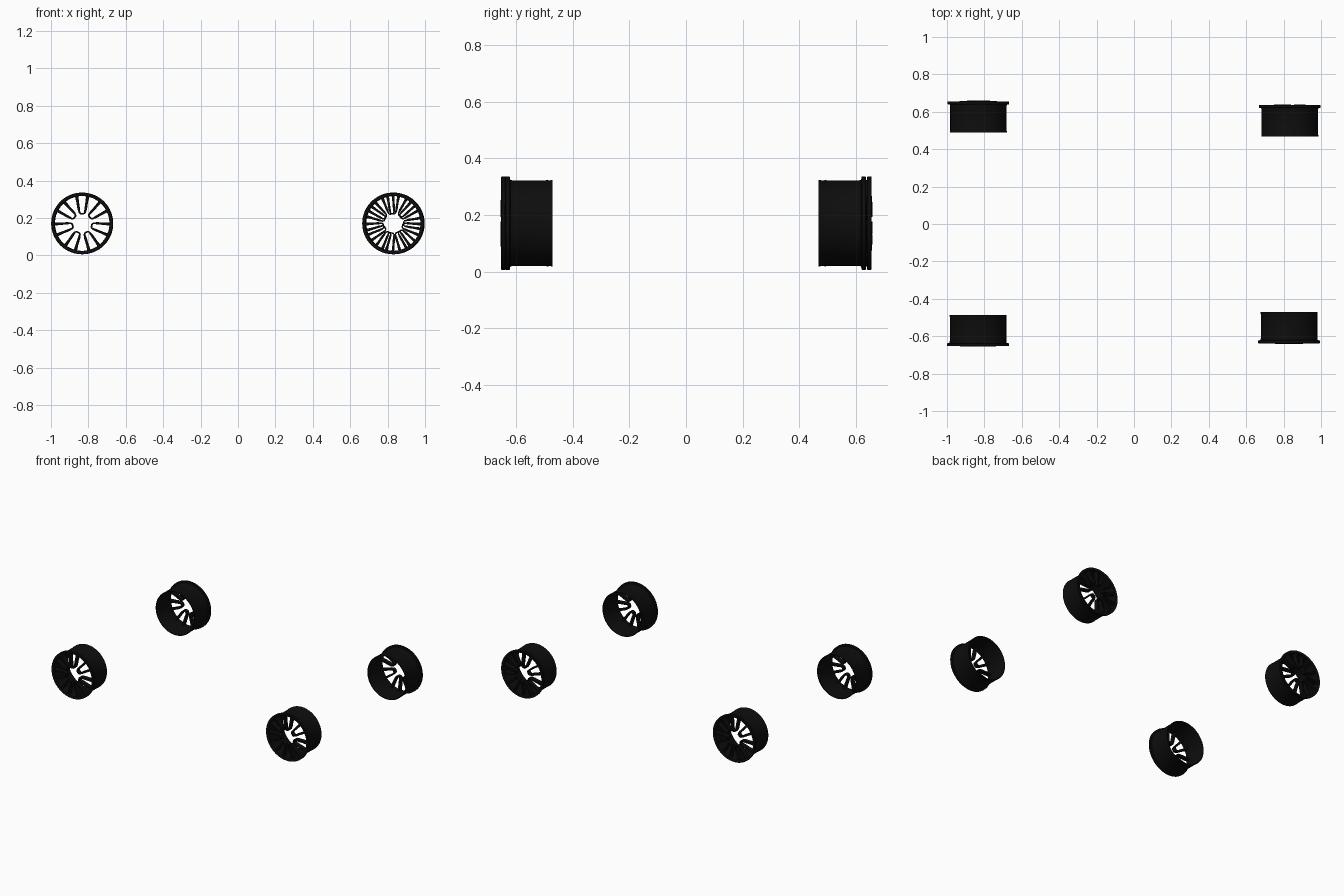
import bpy, bmesh, math
from mathutils import Vector

if "Cube" in bpy.data.objects:
    bpy.data.objects.remove(bpy.data.objects["Cube"])

R = 0.165      # lip radius
ZC = 0.171     # axle height
PAIRS = 7      # spoke pairs per wheel
SEG = 64

black = bpy.data.materials.new("black_paint")
black.diffuse_color = (0.004, 0.004, 0.004, 1)
black.use_nodes = True
black.node_tree.nodes["Principled BSDF"].inputs["Base Color"].default_value = black.diffuse_color


def add_object(name, bm):
    bmesh.ops.recalc_face_normals(bm, faces=bm.faces)
    me = bpy.data.meshes.new(name)
    bm.to_mesh(me)
    bm.free()
    me.materials.append(black)
    ob = bpy.data.objects.new(name, me)
    bpy.context.collection.objects.link(ob)
    bpy.context.view_layer.objects.active = ob
    ob.select_set(True)
    bpy.ops.object.shade_smooth_by_angle(angle=math.radians(35))
    ob.select_set(False)
    return ob


def lathe(name, profile):
    """Revolve a closed (radius, y) profile around the axle."""
    bm = bmesh.new()
    rings = []
    for i in range(SEG):
        a = 2 * math.pi * i / SEG
        rings.append([bm.verts.new((r * math.cos(a), y, r * math.sin(a))) for r, y in profile])
    n = len(profile)
    for i in range(SEG):
        p, q = rings[i], rings[(i + 1) % SEG]
        for j in range(n):
            k = (j + 1) % n
            bm.faces.new((p[j], p[k], q[k], q[j]))
    return add_object(name, bm)


def spokes(name):
    """Seven U-shaped spoke pairs, swept as rectangular bars. Outer face is at y = 0."""
    # path of one U: (radius, half-angle in degrees, front y)
    half = [(0.150, 11.5, 0.008), (0.115, 12.0, 0.004), (0.080, 13.5, 0.001),
            (0.060, 14.0, 0.000), (0.053, 9.0, 0.000)]
    path = [(r, -a, y) for r, a, y in half] + [(r, a, y) for r, a, y in reversed(half)]
    bm = bmesh.new()
    for k in range(PAIRS):
        base = math.radians(90) + 2 * math.pi * k / PAIRS
        pts = []
        for r, a, y in path:
            t = base + math.radians(a)
            pts.append(Vector((r * math.cos(t), y, r * math.sin(t))))
        sections = []
        for i, p in enumerate(pts):
            d = pts[min(i + 1, len(pts) - 1)] - pts[max(i - 1, 0)]
            side = Vector((d.z, 0, -d.x)).normalized()
            w = 0.0055 if 0 < min(i, len(pts) - 1 - i) else 0.0075
            if min(i, len(pts) - 1 - i) >= 3:
                w = 0.0035
            depth = Vector((0, 0.030, 0))
            sections.append([bm.verts.new(v) for v in
                             (p - side * w, p + side * w,
                              p + side * w * 1.1 + depth, p - side * w * 1.1 + depth)])
        for s, t in zip(sections, sections[1:]):
            for j in range(4):
                m = (j + 1) % 4
                bm.faces.new((s[j], s[m], t[m], t[j]))
        bm.faces.new(sections[0])
        bm.faces.new(sections[-1])
    return add_object(name, bm)


# one wheel, outer face towards -y, reaching back to y = 0.17
rim_profile = [(0.148, 0.006), (0.153, 0.003), (0.163, 0.003), (R, 0.005), (R, 0.017),
               (0.163, 0.019), (0.153, 0.020), (0.151, 0.030), (0.151, 0.160),
               (0.1525, 0.164), (0.1525, 0.170), (0.148, 0.170), (0.1465, 0.160), (0.1465, 0.020)]
rim = lathe("rim_front_left", rim_profile)
spoke = spokes("spokes_front_left")

# wheel placement: x, outer y, side (-1 front, 1 back), spoke rotation in degrees
wheels = {
    "front_left": (-0.834, -0.656, -1, 0),
    "back_left": (-0.832, 0.659, 1, 0),
    "front_right": (0.829, -0.641, -1, 0),
    "back_right": (0.833, 0.639, 1, 12.86),
}
for pos, (x, y, side, rot) in wheels.items():
    for kind, src in (("rim", rim), ("spokes", spoke)):
        ob = src
        if pos != "front_left":
            ob = src.copy()
            ob.name = kind + "_" + pos
            bpy.context.collection.objects.link(ob)
        # rear row is turned half a revolution about z so it faces +y
        ob.rotation_euler = (0, math.radians(rot), math.pi if side > 0 else 0)
        ob.location = (x, y, ZC)
